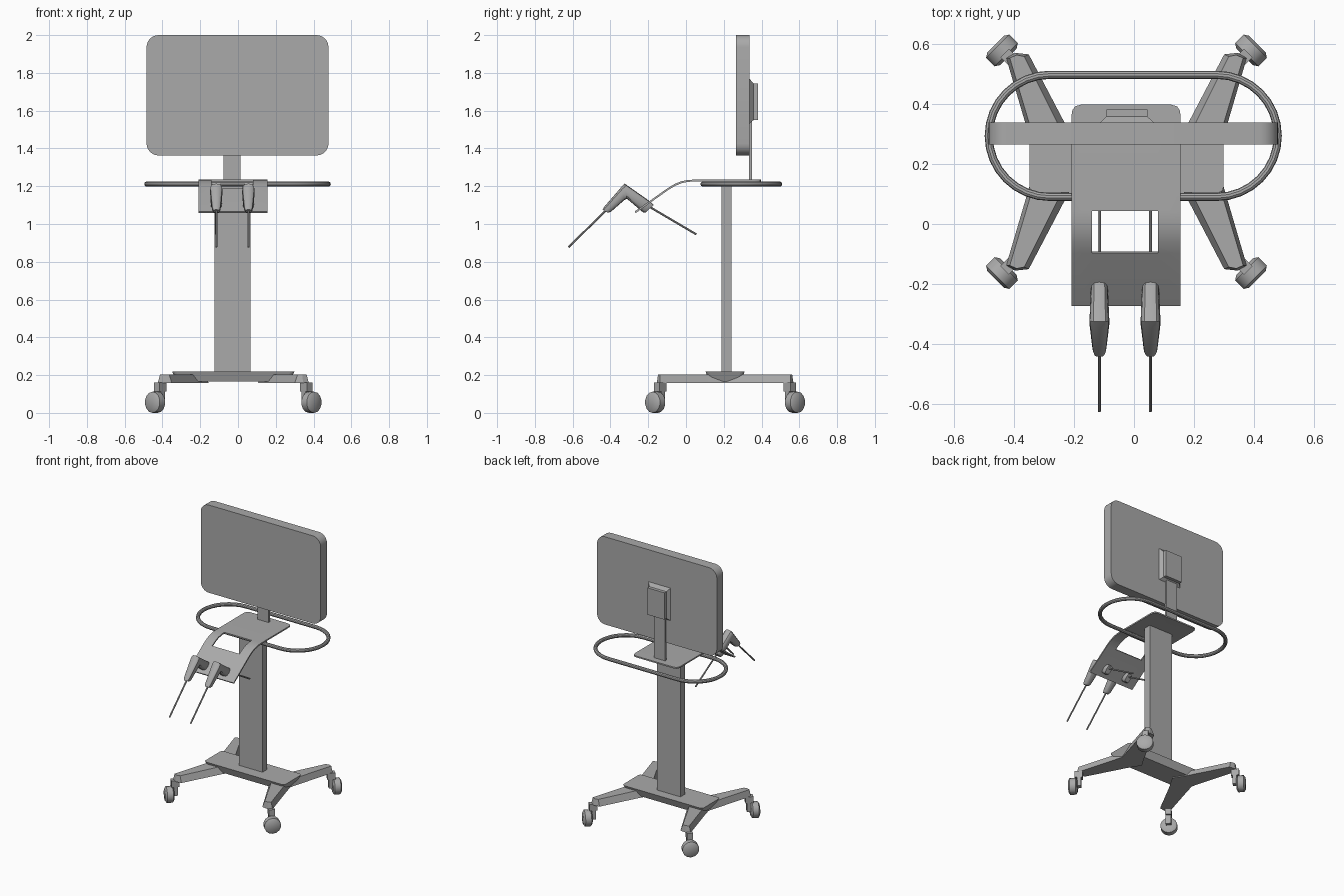
import bpy, bmesh, math
from mathutils import Vector as V

if "Cube" in bpy.data.objects:
    bpy.data.objects.remove(bpy.data.objects["Cube"])

CX, CY = -0.025, 0.207   # middle of the base

grey = bpy.data.materials.new("plain_grey")
grey.diffuse_color = (0.4, 0.4, 0.4, 1)
grey.use_nodes = True
grey.node_tree.nodes["Principled BSDF"].inputs["Base Color"].default_value = grey.diffuse_color


def make(name, bm, smooth=False):
    bmesh.ops.recalc_face_normals(bm, faces=bm.faces)
    me = bpy.data.meshes.new(name)
    bm.to_mesh(me)
    bm.free()
    me.materials.append(grey)
    ob = bpy.data.objects.new(name, me)
    bpy.context.collection.objects.link(ob)
    if smooth:
        bpy.ops.object.select_all(action='DESELECT')
        bpy.context.view_layer.objects.active = ob
        ob.select_set(True)
        bpy.ops.object.shade_smooth_by_angle(angle=math.radians(35))
    return ob


def loft(name, rings, smooth=False, closed=False):
    """Skin matching rings of points; cap the ends unless closed."""
    bm = bmesh.new()
    vs = [[bm.verts.new(p) for p in r] for r in rings]
    n = len(rings[0])
    pairs = list(zip(vs, vs[1:])) + ([(vs[-1], vs[0])] if closed else [])
    for a, b in pairs:
        for i in range(n):
            bm.faces.new((a[i], a[(i + 1) % n], b[(i + 1) % n], b[i]))
    if not closed:
        bm.faces.new(vs[0])
        bm.faces.new(vs[-1])
    return make(name, bm, smooth)


def rounded(x0, x1, y0, y1, r, seg=6):
    pts = []
    for cx, cy, a0 in ((x1 - r, y1 - r, 0), (x0 + r, y1 - r, 90),
                       (x0 + r, y0 + r, 180), (x1 - r, y0 + r, 270)):
        for i in range(seg + 1):
            a = math.radians(a0 + 90 * i / seg)
            pts.append((cx + r * math.cos(a), cy + r * math.sin(a)))
    return pts


def box(name, x0, x1, y0, y1, z0, z1):
    q = [(x0, y0), (x1, y0), (x1, y1), (x0, y1)]
    return loft(name, [[(x, y, z) for x, y in q] for z in (z0, z1)])


def tube(name, a, b, stations, n):
    """Turned shape from a to b; stations are (distance along, radius)."""
    a, b = V(a), V(b)
    d = (b - a).normalized()
    u = d.orthogonal().normalized() if abs(d.z) > 0.01 else V((0, 0, 1))
    w = d.cross(u)
    return loft(name, [[a + d * t + (u * math.cos(k * math.tau / n) + w * math.sin(k * math.tau / n)) * r
                        for k in range(n)] for t, r in stations], True)


# Screen with rounded corners
loft("screen", [[(x, y, z) for x, z in rounded(-0.484, 0.479, 1.363, 2.0, 0.063)]
                for y in (0.264, 0.337)], True)

# Mount behind the screen: sloped collar, block and flat neck
loft("mount_collar", [[(x, y, z) for x, z in ((x0, z0), (x1, z0), (x1, z1), (x0, z1))]
                      for y, x0, x1, z0, z1 in ((0.335, -0.115, 0.068, 1.53, 1.77),
                                                (0.357, -0.092, 0.045, 1.55, 1.745))])
box("mount_block", -0.092, 0.045, 0.355, 0.38, 1.55, 1.745)
box("neck", -0.077, 0.013, 0.334, 0.35, 1.225, 1.60)

# Column
box("column", -0.124, 0.066, 0.187, 0.241, 0.20, 1.226)

# Tray: flat at the back, curving down at the front, with a grip opening
rows = [(0.397, 1.235, 0.032), (0.391, 1.235, 0.012), (0.378, 1.235, 0.003),
        (0.36, 1.235, 0), (0.043, 1.235, 0), (0.01, 1.233, 0), (-0.025, 1.226, 0),
        (-0.06, 1.212, 0), (-0.097, 1.19, 0), (-0.272, 1.066, 0)]
bm = bmesh.new()
grid = [[bm.verts.new((x, y, z)) for x in (-0.208 + i, -0.14, 0.08, 0.155 - i)] for y, z, i in rows]
for r in range(len(rows) - 1):
    for c in range(3):
        if c == 1 and 4 <= r < 8:
            continue
        bm.faces.new((grid[r][c], grid[r][c + 1], grid[r + 1][c + 1], grid[r + 1][c]))
bmesh.ops.recalc_face_normals(bm, faces=bm.faces)
if sum(f.normal.z for f in bm.faces) < 0:
    bmesh.ops.reverse_faces(bm, faces=bm.faces)
extra = bmesh.ops.solidify(bm, geom=bm.faces[:], thickness=0.01)
make("tray", bm, True)

# Oval hand rail around the tray
path = []
R = 0.203
for cx, a0 in ((0.275, -90), (-0.28, 90)):
    for i in range(17):
        a = math.radians(a0 + 180 * i / 16)
        path.append((V((cx + R * math.cos(a), 0.293 + R * math.sin(a), 1.211)),
                     V((math.cos(a), math.sin(a), 0))))
loft("hand_rail", [[p + (d * math.cos(k * math.tau / 10) + V((0, 0, math.sin(k * math.tau / 10)))) * 0.0135
                    for k in range(10)] for p, d in path], True, True)

# Two bent handpieces in the tray, each with a thin rod at both ends
# stations: top (y, z), bottom (y, z), half width
stations = [((-0.170, 1.101), (-0.215, 1.060), 0.020), ((-0.185, 1.116), (-0.228, 1.062), 0.028),
            ((-0.325, 1.214), (-0.313, 1.134), 0.033), ((-0.343, 1.195), (-0.325, 1.128), 0.033),
            ((-0.432, 1.092), (-0.398, 1.064), 0.023), ((-0.442, 1.076), (-0.415, 1.060), 0.017)]


def section(x, top, bot, hw):
    t, b = V((x, *top)), V((x, *bot))
    c, h = (t + b) / 2, (t - b) / 2
    ring = []
    for k in range(12):
        a = math.tau * k / 12
        s, co = math.sin(a), math.cos(a)
        ring.append(c + h * math.copysign(abs(s) ** 0.7, s)
                    + V((hw * math.copysign(abs(co) ** 0.7, co), 0, 0)))
    return ring


for side, x in (("left", -0.115), ("right", 0.055)):
    loft("handpiece_" + side, [section(x, *s) for s in stations], True)
    for part, p, q in (("front_rod", (-0.42, 1.075), (-0.622, 0.878)),
                       ("rear_rod", (-0.20, 1.095), (0.055, 0.945))):
        a, b = V((x, *p)), V((x, *q))
        tube(f"{part}_{side}", a, b, [(0, 0.0055), ((b - a).length, 0.0055)], 8)

# Base plate, narrower underneath
loft("base_plate", [[(x, y, z) for x, y in rounded(CX - hx, CX + hx, CY - hy, CY + hy, 0.02, 3)]
                    for z, hx, hy in ((0.165, 0.30, 0.083), (0.218, 0.323, 0.103))])

# Four splayed legs with casters whose wheels turn on outward-pointing axles
leg_low = [(0.13, 0.0), (0.30, 0.0), (0.325, 0.09), (0.40, 0.345), (0.37, 0.362), (0.325, 0.357), (0.185, 0.09)]
leg_top = [(0.15, 0.0), (0.29, 0.0), (0.312, 0.09), (0.388, 0.345), (0.365, 0.355), (0.34, 0.35), (0.21, 0.09)]
for sx in (-1, 1):
    for sy in (-1, 1):
        tag = ("front" if sy < 0 else "back") + ("_left" if sx < 0 else "_right")
        loft("leg_" + tag, [[(CX + sx * x, CY + sy * y, z) for x, y in pts]
                            for pts, z in ((leg_low, 0.157), (leg_top, 0.203))])
        d = V((sx, sy, 0)).normalized()
        w = V((-d.y, d.x, 0))
        hub = V((CX + sx * 0.414, CY + sy * 0.37, 0.056))
        tube("wheel_" + tag, hub - d * 0.03, hub + d * 0.03,
             [(0, 0.040), (0.01, 0.056), (0.05, 0.056), (0.06, 0.040)], 14)
        for part, t0, t1, hw, z0, z1 in (("caster_fork", -0.055, -0.028, 0.018, 0.05, 0.16),
                                         ("caster_cap", -0.065, -0.012, 0.02, 0.114, 0.16)):
            loft(f"{part}_{tag}", [[V((hub.x, hub.y, z)) + d * t + w * s
                                    for t, s in ((t0, -hw), (t1, -hw), (t1, hw), (t0, hw))]
                                   for z in (z0, z1)])
